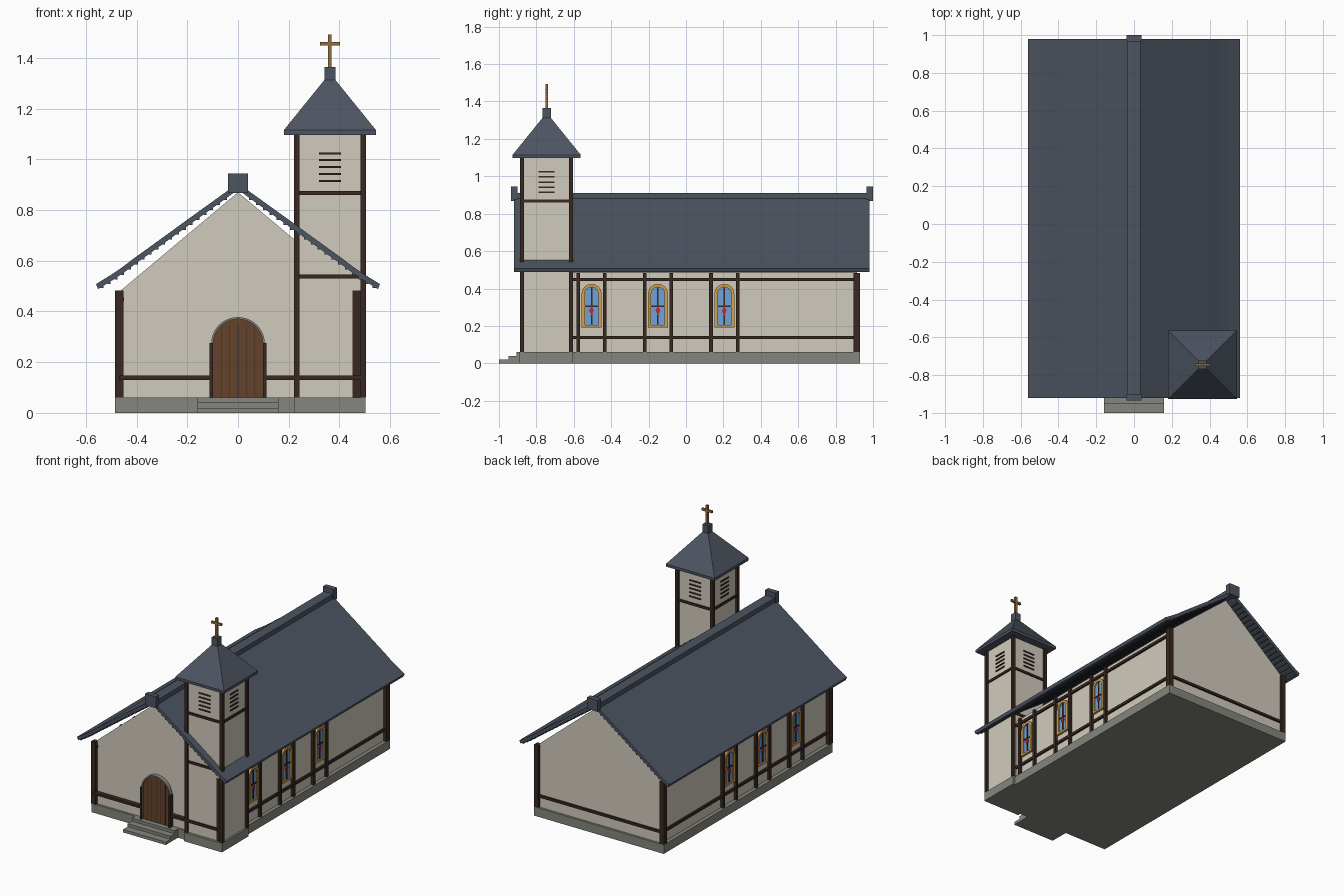
import bpy, bmesh
from math import sin, cos, pi
from mathutils import Vector

if "Cube" in bpy.data.objects:
    bpy.data.objects.remove(bpy.data.objects["Cube"])


def mat(name, r, g, b):
    m = bpy.data.materials.new(name)
    m.diffuse_color = (r, g, b, 1)
    m.use_nodes = True
    m.node_tree.nodes["Principled BSDF"].inputs["Base Color"].default_value = m.diffuse_color
    return m


PLASTER = mat("plaster", .64, .60, .51)
WOOD = mat("dark_timber", .04, .022, .015)
SLATE = mat("slate", .075, .09, .12)
STONE = mat("stone", .24, .24, .21)
DOOR = mat("door_wood", .13, .055, .025)
GOLD = mat("gold_frame", .65, .36, .07)
GLASS = mat("blue_glass", .16, .36, .70)
RED = mat("red_glass", .5, .03, .03)
BRASS = mat("brass", .28, .16, .05)


def finish(name, bm, m):
    bmesh.ops.recalc_face_normals(bm, faces=bm.faces)
    me = bpy.data.meshes.new(name)
    bm.to_mesh(me)
    bm.free()
    me.materials.append(m)
    o = bpy.data.objects.new(name, me)
    bpy.context.collection.objects.link(o)
    return o


def box(name, x0, x1, y0, y1, z0, z1, m):
    bm = bmesh.new()
    bmesh.ops.create_cube(bm, size=1)
    for v in bm.verts:
        v.co = ((x0 + x1) / 2 + v.co.x * (x1 - x0),
                (y0 + y1) / 2 + v.co.y * (y1 - y0),
                (z0 + z1) / 2 + v.co.z * (z1 - z0))
    return finish(name, bm, m)


def prism(name, pts, a, b, m, axis='y'):
    """Extrude a (horizontal, z) profile along y or x from a to b."""
    bm = bmesh.new()
    put = (lambda h, z: (h, a, z)) if axis == 'y' else (lambda h, z: (a, h, z))
    f = bm.faces.new([bm.verts.new(put(h, z)) for h, z in pts])
    ext = bmesh.ops.extrude_face_region(bm, geom=[f])
    d = Vector((0, b - a, 0)) if axis == 'y' else Vector((b - a, 0, 0))
    bmesh.ops.translate(bm, vec=d, verts=[v for v in ext['geom'] if isinstance(v, bmesh.types.BMVert)])
    return finish(name, bm, m)


def arch(c, r, z0, zs, n=12):
    """Open arch outline: right foot, over the top, left foot."""
    return [(c + r, z0)] + [(c + r * cos(pi * i / n), zs + r * sin(pi * i / n)) for i in range(n + 1)] + [(c - r, z0)]


# plinth and front steps
Y0, Y1 = -.87, .93
box("plinth", -.485, .485, Y0, Y1, 0, .06, STONE)
box("tower_plinth", .22, .503, -.89, -.605, 0, .06, STONE)
for i, y in enumerate((-1, -.95, -.905)):
    box("front_step", -.16, .16, y, Y0 + .01, .02 * i, .02 * (i + 1), STONE)

# nave body with gables
prism("nave_walls", [(-.46, .06), (.46, .06), (.46, .485), (0, .87), (-.46, .485)], Y0 + .015, Y1 - .015, PLASTER)

# swept roof, constant thickness, with battens beneath
top = [(0, .905), (.04, .877), (.2, .762), (.35, .653), (.41, .61), (.46, .572), (.505, .542), (.56, .508)]
prof = top + [(x - .008, z - .02) for x, z in reversed(top[1:])] + [(0, .882)]
for s in (1, -1):
    prism("roof_slope", [(s * x, z) for x, z in prof], -.92, .98, SLATE)
    for i in range(19):
        x = .05 + i * .027
        j = max(k for k in range(len(top) - 1) if top[k][0] <= x)
        (xa, za), (xb, zb) = top[j], top[j + 1]
        z = za + (zb - za) * (x - xa) / (xb - xa) - .026
        box("roof_batten", s * x - .006, s * x + .006, -.92, .98, z - .005, z + .006, SLATE)
box("ridge_beam", -.034, .034, -.92, .98, .87, .912, SLATE)
for y in (-.935, .965):
    box("ridge_end_cap", -.04, .04, y, y + .035, .868, .945, SLATE)

# nave timber frame: sides mirrored, then gable ends
WIN = (-.505, -.15, .205)
for s in (1, -1):
    def sbox(name, xa, xb, *rest):
        xs = sorted((s * xa, s * xb))
        return box(name, xs[0], xs[1], *rest)

    for y in (Y0, Y1 - .03):
        sbox("corner_post", .452, .485, y - .005, y + .03, .06, .482, WOOD)
    for z in (.138, .448):
        sbox("side_rail", .45, .472, Y0 + .01, Y1 - .01, z - .009, z + .009, WOOD)
    for c in WIN:
        for d in (-.071, .071):
            sbox("window_post", .45, .477, c + d - .01, c + d + .01, .06, .482, WOOD)
        # arched stained-glass window
        prism("window_glass", arch(c, .045, .2, .375), s * .45, s * .466, GLASS, 'x')
        prism("window_frame", arch(c, .053, .192, .372) + arch(c, .036, .192, .372)[::-1],
              s * .45, s * .475, GOLD, 'x')
        sbox("window_sill", .45, .475, c - .037, c + .037, .192, .205, GOLD)
        sbox("window_mullion", .45, .471, c - .004, c + .004, .2, .41, WOOD)
        sbox("window_crossbar", .45, .471, c - .038, c + .038, .302, .31, WOOD)
        prism("window_red_pane", [(c, .255), (c + .013, .282), (c, .309), (c - .013, .282)],
              s * .45, s * .473, RED, 'x')
for xa, xb in ((-.47, -.1), (.1, .485)):
    box("front_rail", xa, xb, -.884, -.85, .13, .147, WOOD)
box("back_rail", -.47, .47, Y1 - .03, Y1 - .003, .13, .147, WOOD)

# arched front door with frame and planks
prism("door_surround", arch(0, .106, .06, .272, 20) + arch(0, .098, .06, .272, 20)[::-1], -.882, -.85, STONE)
prism("door_panel", arch(0, .099, .06, .272, 20), -.872, -.85, DOOR)
for x in (-.066, -.033, 0, .033, .066):
    box("door_plank_seam", x - .0015, x + .0015, -.874, -.86, .06, .345, WOOD)
for s in (1, -1):
    box("door_post", s * .106 - .007, s * .106 + .007, -.888, -.85, .06, .275, WOOD)

# tower shaft, corner posts, rails and louvres on four sides
CX, CY, H = .3625, -.745, .128
box("tower_walls", CX - H, CX + H, CY - H, CY + H, .06, 1.1, PLASTER)
for s in (1, -1):
    for t in (1, -1):
        x, y = CX + s * .131, CY + t * .131
        box("tower_post", x - .011, x + .011, y - .011, y + .011, .06, 1.1, WOOD)
    for z, h in [(.538, .008), (.868, .008)]:
        y, x = CY + s * H, CX + s * H
        box("tower_rail", CX - .13, CX + .13, y - .008, y + .008, z - h, z + h, WOOD)
        box("tower_rail", x - .008, x + .008, CY - .13, CY + .13, z - h, z + h, WOOD)
    for i in range(5):
        z = .915 + i * .0272
        y, x = CY + s * H, CX + s * H
        box("belfry_louvre", CX - .043, CX + .043, y - .006, y + .006, z - .004, z + .004, WOOD)
        box("belfry_louvre", x - .006, x + .006, CY - .043, CY + .043, z - .004, z + .004, WOOD)

# pyramid spire
R = .182
box("spire_eave", CX - R, CX + R, CY - R, CY + R, 1.097, 1.115, SLATE)
bm = bmesh.new()
base = [bm.verts.new((CX + a * R, CY + b * R, 1.115)) for a, b in ((-1, -1), (1, -1), (1, 1), (-1, 1))]
tip = bm.verts.new((CX, CY, 1.34))
bm.faces.new(base)
for i in range(4):
    bm.faces.new((base[i], base[(i + 1) % 4], tip))
finish("spire_roof", bm, SLATE)
box("spire_cap", CX - .022, CX + .022, CY - .022, CY + .022, 1.312, 1.365, SLATE)

# cross
box("cross_upright", CX - .007, CX + .007, CY - .007, CY + .007, 1.36, 1.493, BRASS)
box("cross_arm", CX - .039, CX + .039, CY - .007, CY + .007, 1.449, 1.463, BRASS)
